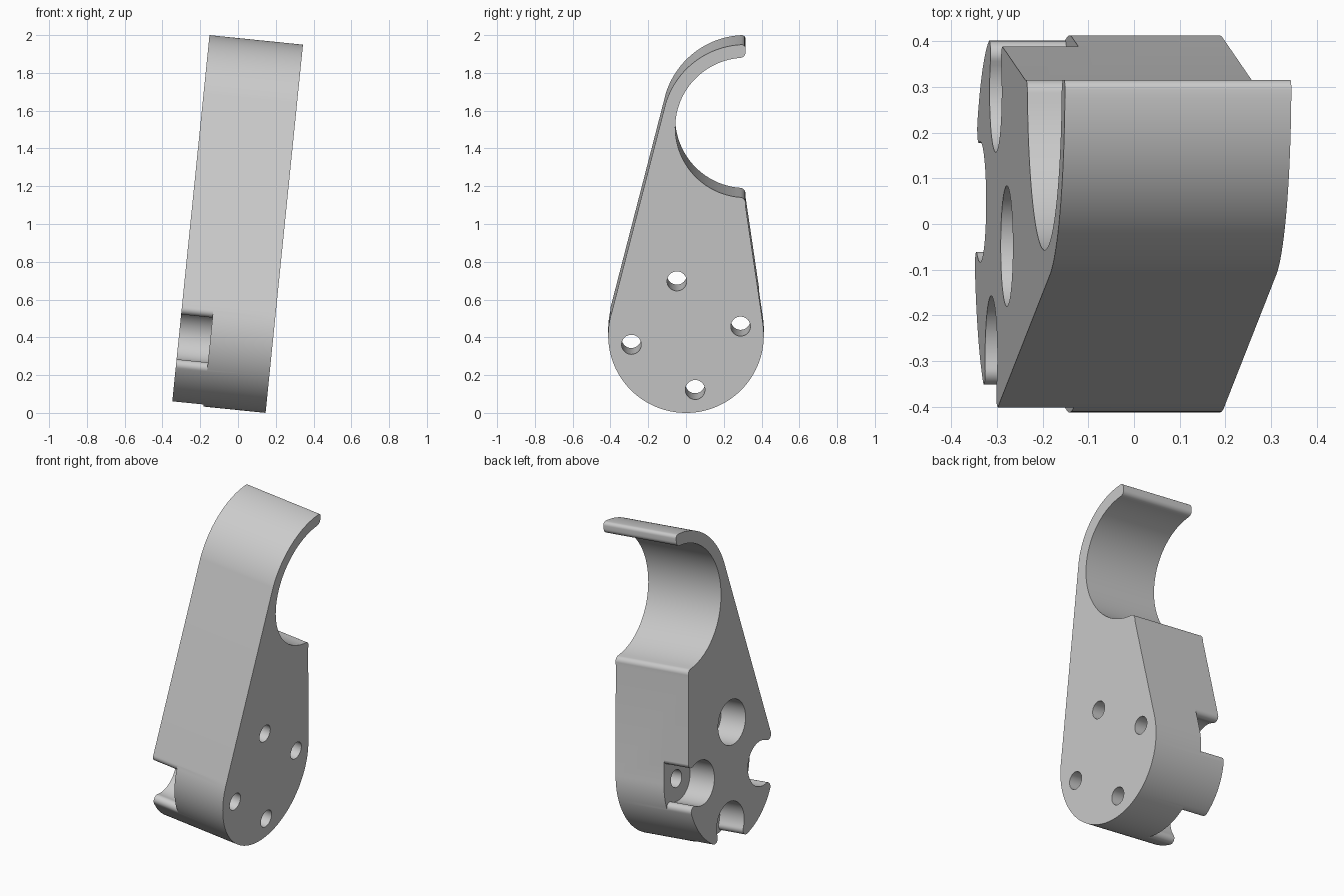
import bpy, bmesh
from math import radians, degrees, sin, cos, atan2, sqrt, hypot

if "Cube" in bpy.data.objects:
    bpy.data.objects.remove(bpy.data.objects["Cube"], do_unlink=True)

THICK, DEPTH = 0.4975, 0.167      # plate thickness, counterbore depth
R, MID = 0.412, 0.412             # rounded foot radius and centre height
BORE, HOLE, RING = 0.132, 0.052, 0.293
FIL = 0.03                        # corner rounding
HOOK = (0.315, 1.518)             # hook centre
R_IN, R_OUT = 0.372, 0.442
TURN = 9.5                        # rotation of the hole pattern
LEFT, RIGHT = 162.6, 8.2          # normals of the two straight flanks


def arc(c, r, a0, a1, n):
    """Points along an arc, angles in degrees."""
    angles = [radians(a0 + (a1 - a0) * i / n) for i in range(n + 1)]
    return [(c[0] + r * cos(a), c[1] + r * sin(a)) for a in angles]


def prism(name, pts, u0, u1):
    """Extrude a (y, z) outline along x."""
    bm = bmesh.new()
    face = bm.faces.new([bm.verts.new((u0, y, z)) for y, z in pts])
    ext = bmesh.ops.extrude_face_region(bm, geom=[face])
    moved = [v for v in ext["geom"] if isinstance(v, bmesh.types.BMVert)]
    bmesh.ops.translate(bm, verts=moved, vec=(u1 - u0, 0, 0))
    bmesh.ops.recalc_face_normals(bm, faces=bm.faces)
    mesh = bpy.data.meshes.new(name)
    bm.to_mesh(mesh)
    bm.free()
    ob = bpy.data.objects.new(name, mesh)
    bpy.context.collection.objects.link(ob)
    return ob


# Plate outline: round foot, lip, hook mouth, hook tip, hook back
y0, z0 = HOOK
dz = sqrt((R_IN + FIL) ** 2 - FIL ** 2)
lean = degrees(atan2(dz, FIL))
tip = 0.02
tip_z = sqrt((R_OUT - tip) ** 2 - tip ** 2)
tip_a = degrees(atan2(tip_z, -tip))
outline = arc((0, MID), R, LEFT, 360 + RIGHT, 72)
outline.append((y0, 1.10))
outline += arc((y0 - FIL, z0 - dz), FIL, 0, lean, 8)
outline += arc(HOOK, R_IN, 180 + lean, 180 - lean, 56)[1:-1]
outline += arc((y0 - FIL, z0 + dz), FIL, -lean, 0, 8)
outline += arc((y0 - tip, z0 + tip_z), tip, 0, tip_a, 6)
outline += arc(HOOK, R_OUT, tip_a, LEFT, 28)[1:]
body = prism("clamp_body", outline, -THICK, 0)


def mouth_half(flank=None):
    """Half of an open counterbore, rounded where it leaves the rim."""
    if flank is None:              # rim is the round foot
        d = ((R - FIL) ** 2 - (BORE + FIL) ** 2 + RING ** 2) / (2 * RING)
        h = sqrt((R - FIL) ** 2 - d * d)
        out = degrees(atan2(h, d))
    else:                          # rim is a straight flank
        a = radians(flank)
        gap = R - FIL - RING * cos(a)
        t = sqrt((BORE + FIL) ** 2 - gap ** 2) - RING * sin(a)
        d = (R - FIL) * cos(a) - t * sin(a)
        h = (R - FIL) * sin(a) + t * cos(a)
        out = flank
    touch = degrees(atan2(h, d - RING))
    pts = arc((RING, 0), BORE, 180, touch, 24)
    pts += arc((d, h), FIL, 180 + touch, 360 + out, 10)[1:]
    x, y = pts[-1]
    pts.append((x + 0.15 * cos(radians(out)), y + 0.15 * sin(radians(out))))
    return pts


def place(pts, angle):
    """Rotate an outline about the foot centre."""
    c, s = cos(radians(angle)), sin(radians(angle))
    return [(x * c - y * s, MID + x * s + y * c) for x, y in pts]


# Counterbores from the left-hand face plus through holes
cutters = []
for i in range(4):
    angle = TURN + 90 * i
    if i == 1:
        bore = arc((RING, 0), BORE, 0, 360, 56)[:-1]
    else:
        upper = mouth_half(RIGHT - TURN if i == 0 else None)
        lower = [(x, -y) for x, y in mouth_half()]
        bore = upper + lower[:0:-1]
    cutters.append(prism("bore_cutter", place(bore, angle), -0.7, DEPTH - THICK))
    hole = arc((RING, 0), HOLE, 0, 360, 32)[:-1]
    cutters.append(prism("hole_cutter", place(hole, angle), -0.6, 0.1))

bpy.context.view_layer.objects.active = body
for cutter in cutters:
    cutter.hide_render = True
    mod = body.modifiers.new("cut", 'BOOLEAN')
    mod.operation = 'DIFFERENCE'
    mod.solver = 'EXACT'
    mod.object = cutter
    bpy.ops.object.modifier_apply(modifier=mod.name)
    bpy.data.objects.remove(cutter, do_unlink=True)

# Single grey finish
grey = bpy.data.materials.new("light_grey")
grey.use_nodes = True
grey.diffuse_color = (0.6, 0.6, 0.6, 1)
grey.node_tree.nodes["Principled BSDF"].inputs["Base Color"].default_value = (0.6, 0.6, 0.6, 1)
body.data.materials.clear()
body.data.materials.append(grey)

# Lean the whole clamp sideways
body.location = (0.146, 0, 0)
body.rotation_euler = (0, radians(5.8), 0)
bpy.ops.object.select_all(action='DESELECT')
body.select_set(True)
bpy.ops.object.shade_smooth_by_angle(angle=radians(30))
